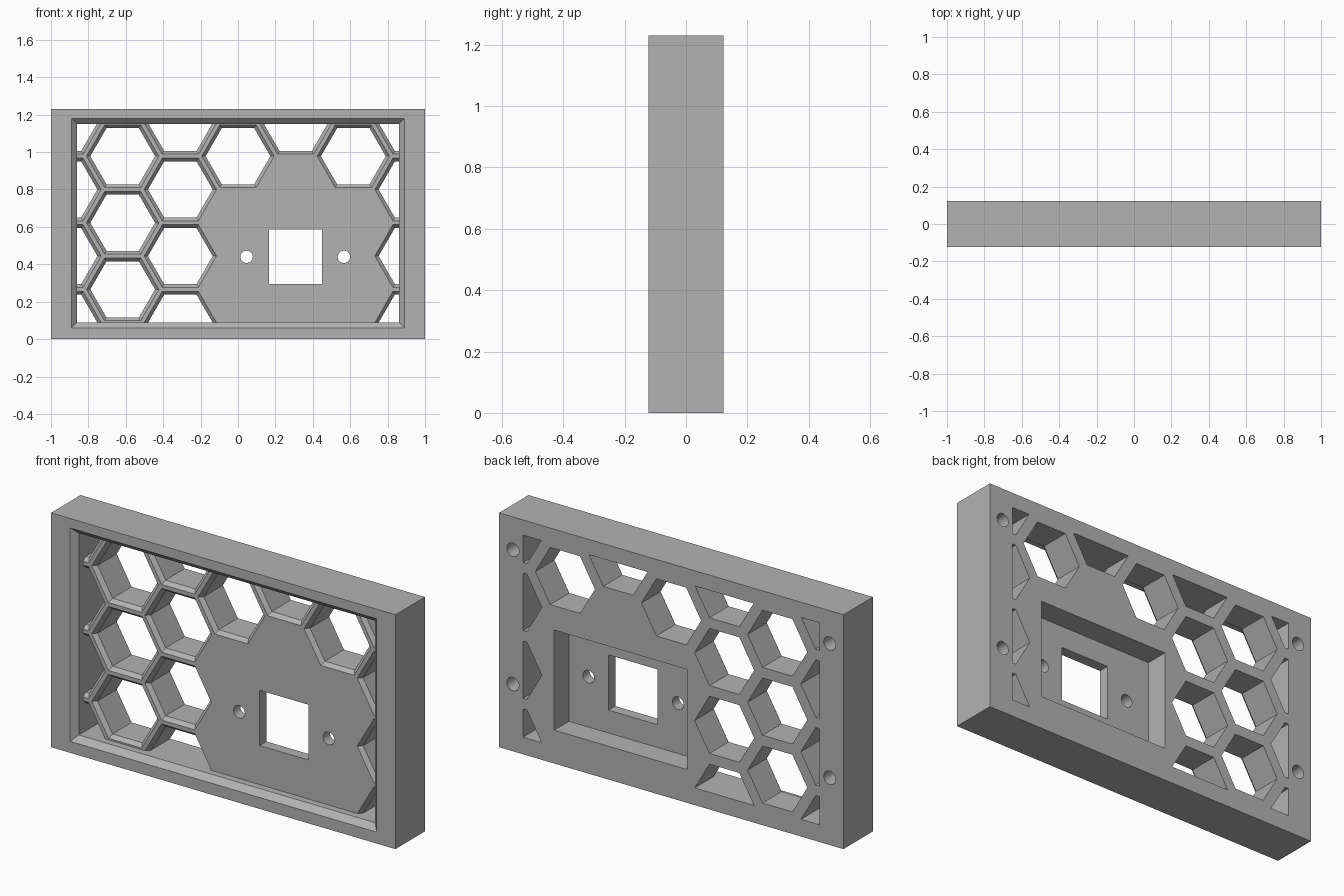
import bpy, bmesh, math
from mathutils import Vector

if "Cube" in bpy.data.objects:
    bpy.data.objects.remove(bpy.data.objects["Cube"])

grey = bpy.data.materials.new("plain grey")
grey.use_nodes = True
grey.diffuse_color = (0.45, 0.45, 0.45, 1)
grey.node_tree.nodes["Principled BSDF"].inputs["Base Color"].default_value = grey.diffuse_color

FRONT, BACK, HEIGHT = -0.122, 0.122, 1.23
PLATE = -0.056          # front of the recessed honeycomb plate
FLOOR = 0.0             # floor of the rear pocket
PITCH, CELL, MOUTH = 0.356, 0.30, 0.335   # cell spacing and flat-to-flat sizes


def rect(x0, x1, z0, z1):
    return [(x0, z0), (x1, z0), (x1, z1), (x0, z1)]


def ngon(x, z, radius, sides):
    steps = [math.tau * i / sides for i in range(sides)]
    return [(x + radius * math.cos(a), z + radius * math.sin(a)) for a in steps]


def loft(bm, sections):
    """Closed solid through (outline, y) sections running front to back."""
    rings = [[bm.verts.new((x, y, z)) for x, z in pts] for pts, y in sections]
    for a, b in zip(rings, rings[1:]):
        for i in range(len(a)):
            j = (i + 1) % len(a)
            bm.faces.new((a[i], a[j], b[j], b[i]))
    bm.faces.new(rings[0])
    bm.faces.new(rings[-1])


def solid(name, *lofts):
    bm = bmesh.new()
    for sections in lofts:
        loft(bm, sections)
    bmesh.ops.recalc_face_normals(bm, faces=bm.faces)
    mesh = bpy.data.meshes.new(name)
    bm.to_mesh(mesh)
    bm.free()
    mesh.materials.append(grey)
    obj = bpy.data.objects.new(name, mesh)
    bpy.context.collection.objects.link(obj)
    return obj


def boolean(target, tool, operation="DIFFERENCE"):
    mod = target.modifiers.new(tool.name, "BOOLEAN")
    mod.operation, mod.solver, mod.object = operation, "EXACT", tool
    bpy.context.view_layer.objects.active = target
    bpy.ops.object.modifier_apply(modifier=mod.name)
    bpy.data.objects.remove(tool)


# Outer block
panel = solid("honeycomb_panel", [(rect(-1, 1, 0, HEIGHT), FRONT), (rect(-1, 1, 0, HEIGHT), BACK)])

# Front recess with a bevelled rim
inner = rect(-0.86, 0.86, 0.09, 1.15)
outer = rect(-0.89, 0.89, 0.06, 1.18)
flare = rect(-0.90, 0.90, 0.05, 1.19)
boolean(panel, solid("recess_cutter", [(flare, FRONT - 0.01), (outer, FRONT),
                                       (inner, FRONT + 0.03), (inner, PLATE)]))

# Hexagonal cells with bevelled mouths, leaving a solid mounting area
cells = []
for col in range(-3, 4):
    x = col * PITCH * math.sqrt(3) / 2
    for row in range(4):
        z = 0.978 - row * PITCH + (PITCH / 2 if col % 2 else 0)
        solid_area = (col in (0, 2) and row > 0) or (col == 1 and row > 0)
        if solid_area or z < 0:
            continue
        wide = ngon(x, z, MOUTH / math.sqrt(3), 6)
        slim = ngon(x, z, CELL / math.sqrt(3), 6)
        cells.append([(wide, PLATE - 0.01), (wide, PLATE), (slim, PLATE + 0.02), (slim, BACK + 0.02)])
cell_cutter = solid("cell_cutter", *cells)
boolean(cell_cutter, solid("cell_bounds", [(inner, FRONT), (inner, BACK + 0.01)]), "INTERSECT")
boolean(panel, cell_cutter)

# Rear pocket
pocket = rect(-0.09, 0.68, 0.175, 0.70)
boolean(panel, solid("pocket_cutter", [(pocket, FLOOR), (pocket, BACK + 0.01)]))

# Square window and the two screw holes beside it
window = rect(0.165, 0.45, 0.295, 0.585)
shapes = [window] + [ngon(x, 0.44, 0.033, 32) for x in (0.046, 0.566)]
boolean(panel, solid("window_cutter", *[[(s, PLATE - 0.02), (s, FLOOR + 0.02)] for s in shapes]))

# Blind mounting holes in the rear of the frame
mounts = [ngon(x, z, 0.035, 32) for x in (-0.92, 0.92) for z in (0.353, 1.058)]
boolean(panel, solid("mount_cutter", *[[(m, BACK - 0.16), (m, BACK + 0.01)] for m in mounts]))

# Smooth round holes, sharp edges elsewhere
bpy.ops.object.select_all(action="DESELECT")
panel.select_set(True)
bpy.context.view_layer.objects.active = panel
bpy.ops.object.shade_smooth_by_angle(angle=math.radians(25))
